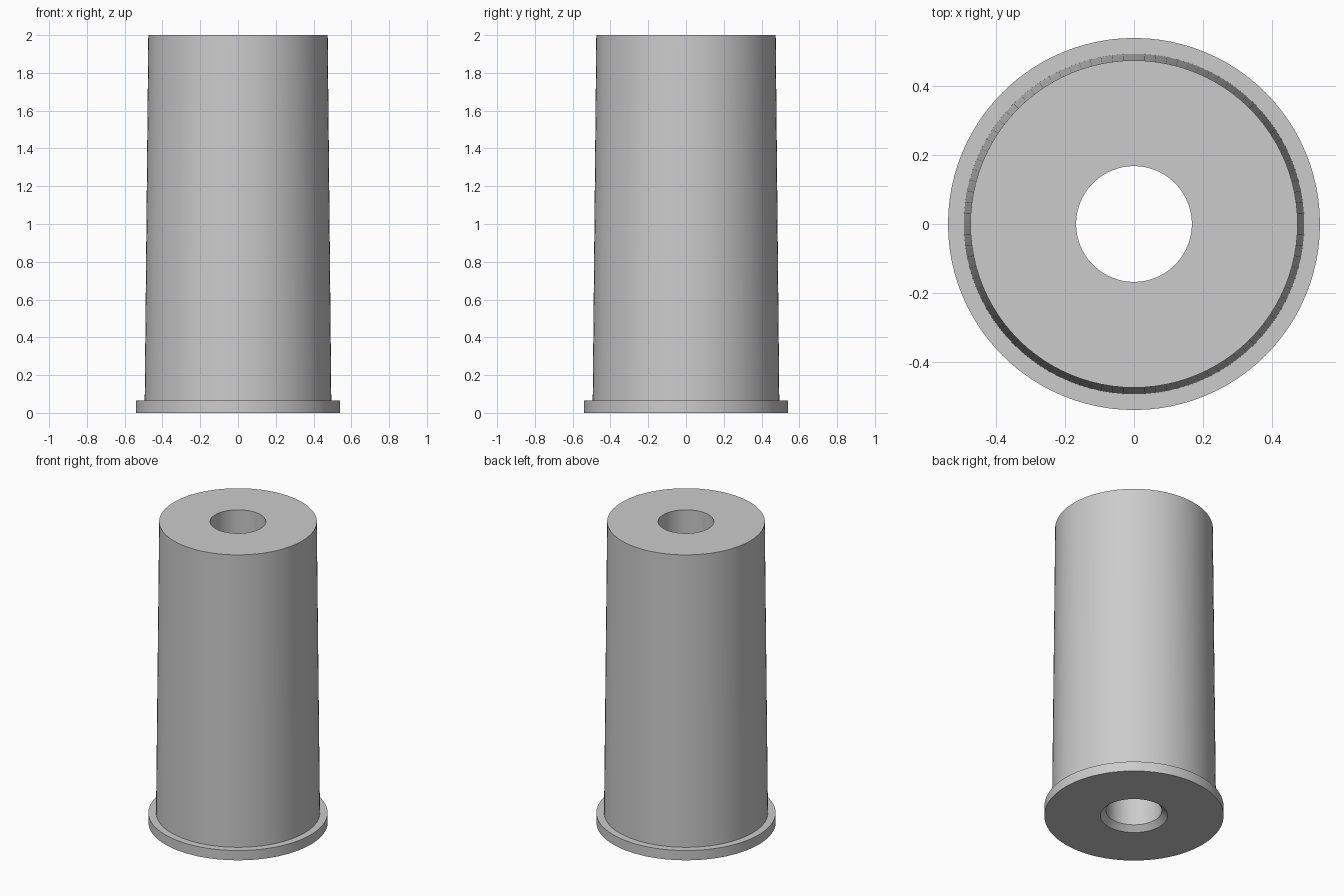
import bpy
import bmesh
import math

cube = bpy.data.objects.get("Cube")
if cube:
    bpy.data.objects.remove(cube, do_unlink=True)


def make_material(name, rgb):
    mat = bpy.data.materials.new(name)
    mat.use_nodes = True
    color = (*rgb, 1.0)
    mat.diffuse_color = color
    mat.node_tree.nodes["Principled BSDF"].inputs["Base Color"].default_value = color
    return mat


def lathe(name, profile, material, segments=96):
    """Revolve a closed (radius, height) profile around the z axis."""
    bm = bmesh.new()
    rings = []
    for r, z in profile:
        angles = [2 * math.pi * i / segments for i in range(segments)]
        rings.append([bm.verts.new((r * math.cos(a), r * math.sin(a), z)) for a in angles])
    for k, lower in enumerate(rings):
        upper = rings[(k + 1) % len(rings)]
        for i in range(segments):
            j = (i + 1) % segments
            bm.faces.new((lower[i], lower[j], upper[j], upper[i]))
    bmesh.ops.recalc_face_normals(bm, faces=bm.faces[:])
    mesh = bpy.data.meshes.new(name)
    bm.to_mesh(mesh)
    bm.free()
    mesh.materials.append(material)
    obj = bpy.data.objects.new(name, mesh)
    bpy.context.collection.objects.link(obj)
    bpy.ops.object.select_all(action="DESELECT")
    obj.select_set(True)
    bpy.context.view_layer.objects.active = obj
    bpy.ops.object.shade_smooth_by_angle(angle=math.radians(30))
    return obj


# Main dimensions
height = 2.0
bore_radius = 0.168
chamfer = 0.034
flange_radius = 0.54
flange_height = 0.065
base_radius = 0.494
top_radius = 0.475

grey = make_material("light grey", (0.6, 0.6, 0.6))

# Tapered sleeve with a base flange, through bore and chamfered bore mouth
lathe("flanged_sleeve", [
    (bore_radius + chamfer, 0),
    (flange_radius, 0),
    (flange_radius, flange_height),
    (base_radius, flange_height),
    (top_radius, height),
    (bore_radius, height),
    (bore_radius, chamfer),
], grey)
